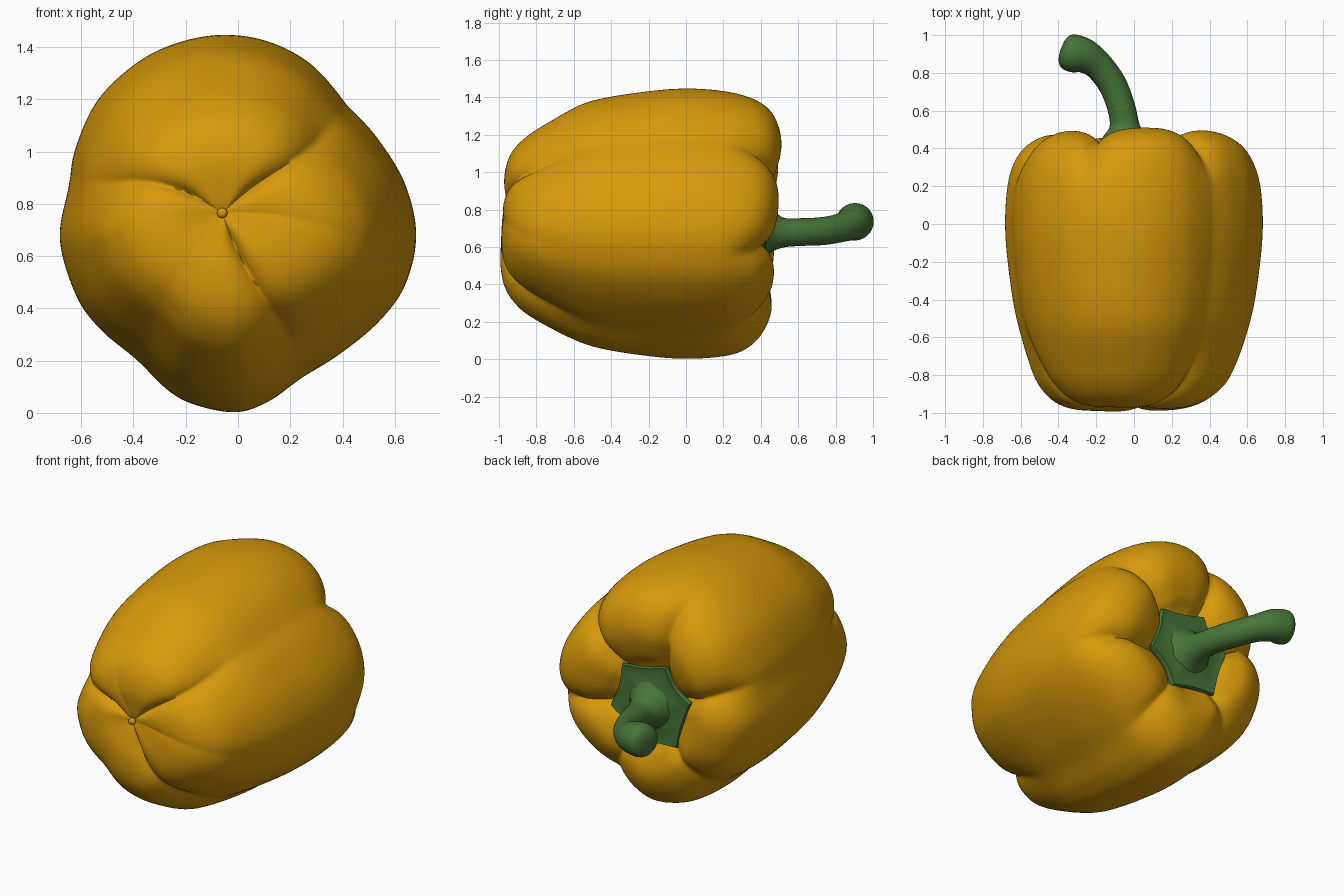
import bpy, math
from mathutils import Vector

if "Cube" in bpy.data.objects:
    bpy.data.objects.remove(bpy.data.objects["Cube"], do_unlink=True)


def material(name, rgb):
    m = bpy.data.materials.new(name)
    m.use_nodes = True
    m.diffuse_color = (*rgb, 1)
    m.node_tree.nodes["Principled BSDF"].inputs["Base Color"].default_value = (*rgb, 1)
    return m


YELLOW = material("pepper_yellow", (0.68, 0.32, 0.003))
GREEN = material("stalk_green", (0.062, 0.175, 0.04))


def spline(points, steps, closed=False):
    """Smooth curve through the given points."""
    p = [Vector(q) for q in points]
    n = len(p)
    pick = (lambda i: p[i % n]) if closed else (lambda i: p[max(0, min(n - 1, i))])
    out = []
    for i in range(n if closed else n - 1):
        a, b, c, d = (pick(i + k) for k in (-1, 0, 1, 2))
        for k in range(steps):
            t = k / steps
            out.append(b + (c - a) * (t / 2) + (a * 2 - b * 5 + c * 4 - d) * (t * t / 2)
                       + (b * 3 - a - c * 3 + d) * (t ** 3 / 2))
    return out if closed else out + [p[-1]]


def loft(name, rings, mat, angle=60):
    """Skin closed rings, closing both ends."""
    n = len(rings[0])
    verts = [v for r in rings for v in r]
    faces = [(j * n + i, j * n + (i + 1) % n, (j + 1) * n + (i + 1) % n, (j + 1) * n + i)
             for j in range(len(rings) - 1) for i in range(n)]
    for j, r in ((0, rings[0]), (len(rings) - 1, rings[-1])):
        verts.append(sum((Vector(v) for v in r), Vector()) / n)
        c = len(verts) - 1
        for i in range(n):
            a, b = j * n + i, j * n + (i + 1) % n
            faces.append((c, b, a) if j == 0 else (c, a, b))
    mesh = bpy.data.meshes.new(name)
    mesh.from_pydata(verts, [], faces)
    mesh.materials.append(mat)
    obj = bpy.data.objects.new(name, mesh)
    bpy.context.collection.objects.link(obj)
    bpy.ops.object.select_all(action='DESELECT')
    obj.select_set(True)
    bpy.context.view_layer.objects.active = obj
    bpy.ops.object.mode_set(mode='EDIT')
    bpy.ops.mesh.select_all(action='SELECT')
    bpy.ops.mesh.normals_make_consistent(inside=False)
    bpy.ops.object.mode_set(mode='OBJECT')
    bpy.ops.object.shade_smooth_by_angle(angle=math.radians(angle))


def clamp(v):
    v = max(0.0, min(1.0, v))
    return v * v * (3 - 2 * v)


# Body: widest cross-section (x, z) scaled along a lengthwise profile (scale, y)
MID = Vector((0, 0.72))
outline = spline([(0.682, 0.68), (0.64, 0.875), (0.54, 1.045), (0.425, 1.18), (0.28, 1.335),
                  (0.12, 1.42), (-0.05, 1.447), (-0.22, 1.42), (-0.38, 1.345), (-0.535, 1.20),
                  (-0.625, 1.01), (-0.655, 0.85), (-0.682, 0.66), (-0.62, 0.45), (-0.527, 0.32),
                  (-0.39, 0.205), (-0.26, 0.08), (-0.145, 0.025), (0, 0.003), (0.12, 0.045),
                  (0.235, 0.125), (0.39, 0.225), (0.54, 0.35), (0.64, 0.49)], 8, closed=True)
profile = spline([(0.01, -0.94), (0.10, -0.96), (0.30, -0.985), (0.50, -0.965), (0.65, -0.90),
                  (0.77, -0.78), (0.91, -0.50), (0.98, -0.20), (1.0, 0.03), (0.97, 0.25),
                  (0.90, 0.38), (0.78, 0.455), (0.61, 0.488), (0.43, 0.455), (0.30, 0.40),
                  (0.01, 0.37)], 5)
# Creases: angle, bend towards the front, then depth at the front end, middle and back end
creases = [(47, 0, 0.055, 0.008, 0.09), (112, 0, 0.006, 0, 0.085), (164, -22, 0.055, 0.006, 0.085),
           (-130, 0, 0.002, 0, 0.05), (-66, -8, 0.05, 0.003, 0.05), (-14, 20, 0.008, 0, 0.085)]

rings = []
for j, (s, y) in enumerate(profile):
    lo, hi = profile[max(0, j - 1)], profile[min(len(profile) - 1, j + 1)]
    normal = Vector(((hi.y - lo.y), -(hi.x - lo.x) * 0.69)).normalized()
    front, back = clamp((-0.5 - y) / 0.4), clamp((y - 0.18) / 0.3)
    pole = Vector((-0.06, 0.765)) if y < 0 else Vector((-0.05, 0.69))
    centre = pole.lerp(MID, clamp(s))
    tilt = 0.05 * front + 0.06 * back
    ring = []
    for p in outline:
        d = p - MID
        ang = math.atan2(d.y, d.x)
        depth = 0
        for deg, bend, f, m, b in creases:
            line = math.radians(deg + bend * (1 - s) * front)
            gap = abs((ang - line + math.pi) % math.tau - math.pi)
            depth += math.exp(-gap / 0.15) * (f * front + b * back + m * (1 - front - back))
        depth *= clamp(s / 0.25)
        # The front end is a little wider than it is tall
        d = Vector((d.x * (1 + 0.02 * front), d.y * (1 - 0.075 * front)))
        q = centre + d * s - d.normalized() * normal.x * depth
        ring.append((q.x, y - normal.y * depth + tilt * (q.y - 0.72) + 0.015 * back * q.x, q.y))
    rings.append(ring)
loft("pepper_body", rings, YELLOW, 80)

# Blossom tip: small button on the front end
tip = []
for r, y in ((0.012, -0.93), (0.02, -0.945), (0.02, -0.957), (0.014, -0.965), (0.005, -0.968)):
    tip.append([(-0.06 + r * math.cos(a), y, 0.765 + r * math.sin(a))
                for a in (k * math.tau / 16 for k in range(16))])
loft("blossom_tip", tip, YELLOW)

# Calyx: thin leaf plate whose corners reach into the creases
corners = sorted(c[0] % 360 for c in creases)
edge = []
for i, a in enumerate(corners):
    span = (corners[(i + 1) % len(corners)] - a) % 360
    for k in range(10):
        u = k / 10
        edge.append((math.radians(a + span * u), 0.285 - 0.055 * 4 * u * (1 - u)))
plate = []
for f, y in ((0.2, 0.39), (0.97, 0.39), (1.0, 0.41), (0.97, 0.425), (0.8, 0.42), (0.55, 0.43), (0.2, 0.45)):
    plate.append([(-0.05 + r * f * math.cos(a), y, 0.69 + r * f * math.sin(a)) for a, r in edge])
loft("calyx", plate, GREEN)

# Stalk: bent sweep, flared at its base and swollen at its cut end (x, y, z, radius)
path = spline([(-0.05, 0.41, 0.685, 0.155), (-0.05, 0.45, 0.682, 0.12), (-0.05, 0.52, 0.677, 0.08),
               (-0.068, 0.62, 0.68, 0.074), (-0.115, 0.74, 0.686, 0.075), (-0.19, 0.84, 0.706, 0.078),
               (-0.262, 0.89, 0.727, 0.092), (-0.318, 0.903, 0.735, 0.10), (-0.36, 0.915, 0.738, 0.09),
               (-0.382, 0.922, 0.739, 0.055), (-0.388, 0.924, 0.739, 0.01)], 5)
stalk = []
for j, q in enumerate(path):
    along = (path[min(len(path) - 1, j + 1)] - path[max(0, j - 1)]).to_3d().normalized()
    side = along.cross(Vector((0, 0, 1))).normalized()
    up = side.cross(along)
    stalk.append([q.to_3d() + (side * math.cos(a) + up * math.sin(a)) * q.w
                  for a in (k * math.tau / 28 for k in range(28))])
loft("stalk", stalk, GREEN)
